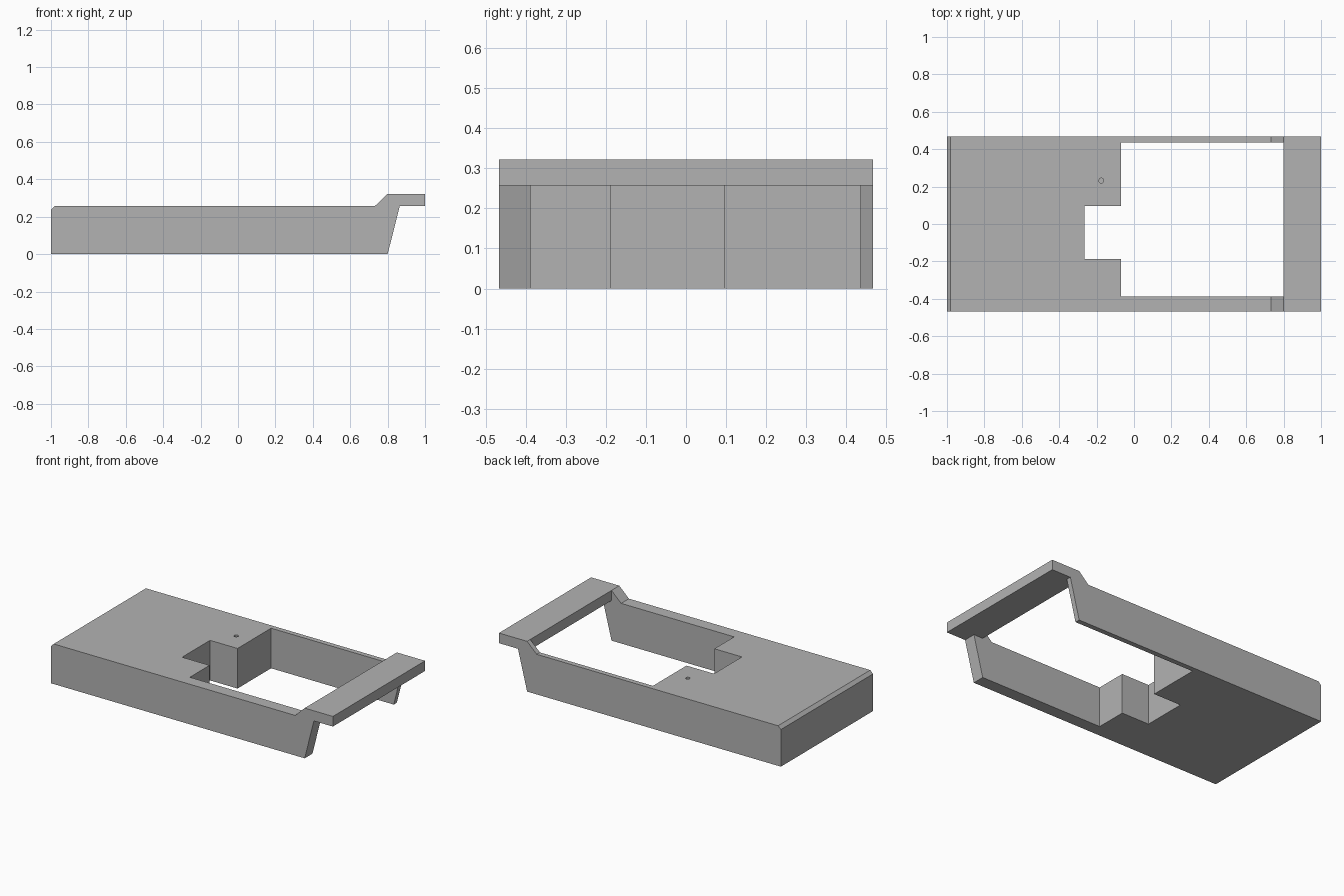
import bpy, bmesh
from mathutils import Vector

cube = bpy.data.objects.get("Cube")
if cube:
    bpy.data.objects.remove(cube, do_unlink=True)

grey = bpy.data.materials.new("plain grey")
grey.use_nodes = True
colour = (0.45, 0.45, 0.45, 1)
grey.diffuse_color = colour
grey.node_tree.nodes["Principled BSDF"].inputs["Base Color"].default_value = colour


def prism(name, points, offset):
    """Extrude a flat outline of 3D points along an offset."""
    bm = bmesh.new()
    face = bm.faces.new([bm.verts.new(p) for p in points])
    ext = bmesh.ops.extrude_face_region(bm, geom=[face])
    moved = [v for v in ext["geom"] if isinstance(v, bmesh.types.BMVert)]
    bmesh.ops.translate(bm, verts=moved, vec=Vector(offset))
    bmesh.ops.recalc_face_normals(bm, faces=bm.faces)
    mesh = bpy.data.meshes.new(name)
    bm.to_mesh(mesh)
    bm.free()
    mesh.materials.append(grey)
    obj = bpy.data.objects.new(name, mesh)
    bpy.context.collection.objects.link(obj)
    return obj


def cut(target, cutter):
    mod = target.modifiers.new(cutter.name, 'BOOLEAN')
    mod.operation = 'DIFFERENCE'
    mod.solver = 'EXACT'
    mod.object = cutter
    bpy.context.view_layer.objects.active = target
    bpy.ops.object.modifier_apply(modifier=mod.name)
    bpy.data.objects.remove(cutter, do_unlink=True)


half = 0.467
front, back = -0.388, 0.435      # inner faces of the side walls
top, bar_x = 0.257, 0.8

# Body: side profile with chamfered end, raised bar and slanted wall ends
profile = [(-1, 0), (bar_x, 0), (0.865, top), (1, top), (1, 0.322),
           (bar_x, 0.322), (0.732, top), (-0.98, top), (-1, 0.238)]
body = prism("frame_body", [(x, -half, z) for x, z in profile], (0, 2 * half, 0))

# Main opening with the notch in its inner end
plan = [(-0.07, front), (bar_x, front), (bar_x, back), (-0.07, back),
        (-0.07, 0.095), (-0.265, 0.095), (-0.265, -0.188), (-0.07, -0.188)]
cut(body, prism("opening_cutter", [(x, y, -0.1) for x, y in plan], (0, 0, 0.6)))

# Open end beneath the raised bar
gap = [(0.7, -0.1), (0.95, -0.1), (0.95, top), (0.7, top)]
cut(body, prism("gap_cutter", [(x, front, z) for x, z in gap], (0, back - front, 0)))

# Small blind hole in the top
bpy.ops.mesh.primitive_cylinder_add(vertices=24, radius=0.013, depth=0.2,
                                    location=(-0.175, 0.232, top))
drill = bpy.context.object
drill.name = "hole_cutter"
drill.data.materials.append(grey)
cut(body, drill)
